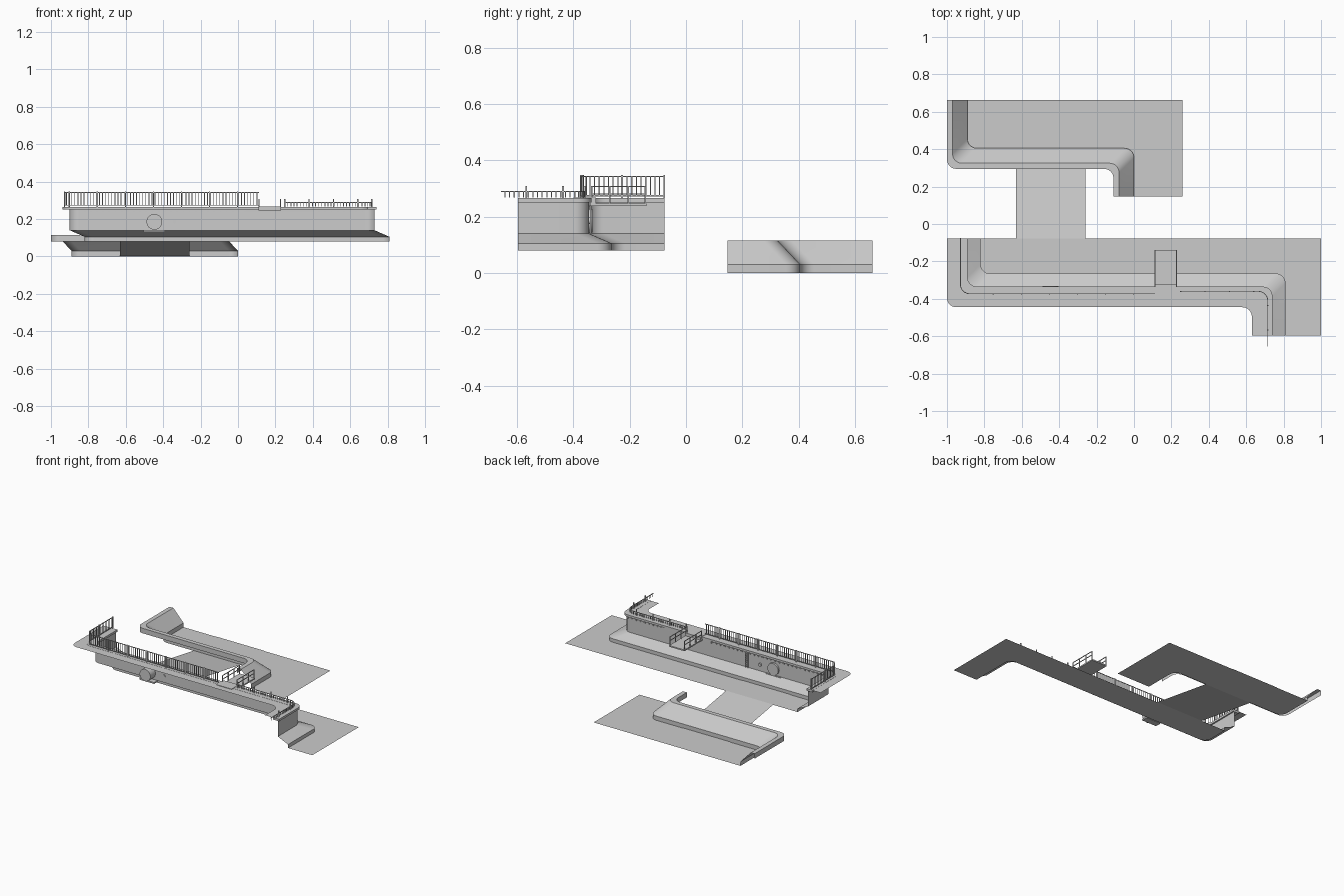
import bpy, bmesh, math
from mathutils import Vector, Matrix

if "Cube" in bpy.data.objects:
    bpy.data.objects.remove(bpy.data.objects["Cube"])


def make(name, verts, faces, smooth=False):
    me = bpy.data.meshes.new(name)
    me.from_pydata(verts, [], faces)
    ob = bpy.data.objects.new(name, me)
    bpy.context.collection.objects.link(ob)
    if smooth:
        bpy.ops.object.select_all(action='DESELECT')
        bpy.context.view_layer.objects.active = ob
        ob.select_set(True)
        bpy.ops.object.shade_smooth_by_angle(angle=math.radians(28))
    return ob


def fillet(pts, r=0.05, n=8):
    """Round the inner corners of a polyline."""
    out = [Vector(pts[0])]
    for a, b, c in zip(pts, pts[1:], pts[2:]):
        a, b, c = Vector(a), Vector(b), Vector(c)
        u, v = (a - b).normalized(), (c - b).normalized()
        ctr = b + (u + v) * r
        for i in range(n + 1):
            t = math.pi / 2 * i / n
            out.append(ctr - v * r * math.cos(t) - u * r * math.sin(t))
    return out + [Vector(pts[-1])]


def front_path(o, end=-0.597):
    return fillet([(-0.82 - o, -0.077), (-0.82 - o, -0.265 - o),
                   (0.81 - o, -0.265 - o), (0.81 - o, end)])


def rear_path(o):
    return fillet([(-0.89 - o, 0.662), (-0.89 - o, 0.405 - o),
                   (-o, 0.405 - o), (-o, 0.148)])


def sweep(name, path, profile, closed=False):
    """Skin a profile of (offset, height) points along a bank path."""
    rows = [[(p.x, p.y, z) for p in path(o)] for o, z in profile]
    n, m = len(rows[0]), len(rows)
    faces = [(j * n + i, j * n + i + 1, (j + 1) % m * n + i + 1, (j + 1) % m * n + i)
             for j in range(m if closed else m - 1) for i in range(n - 1)]
    if closed:
        faces += [tuple(j * n for j in range(m)), tuple(j * n + n - 1 for j in reversed(range(m)))]
    return make(name, [v for r in rows for v in r], faces, True)


def boxes(name, items):
    """One object from (centre, size, z rotation) boxes."""
    bm = bmesh.new()
    for c, s, a in items:
        m = Matrix.Translation(c) @ Matrix.Rotation(a, 4, 'Z') @ Matrix.Diagonal((*s, 1))
        bmesh.ops.create_cube(bm, size=1, matrix=m)
    ob = make(name, [], [])
    bm.to_mesh(ob.data)
    bm.free()
    return ob


def sample(path, step):
    """Points and headings at even spacing along a path."""
    out, d = [], 0.0
    for a, b in zip(path, path[1:]):
        L = (b - a).length
        while d <= L:
            out.append((a.lerp(b, d / L), math.atan2(b.y - a.y, b.x - a.x)))
            d += step
        d -= L
    return out


def fence(name, path, step, z0, z1, post_step, post_top, rails):
    items = [((p.x, p.y, (z0 + z1) / 2), (0.004, 0.003, z1 - z0), a) for p, a in sample(path, step)]
    items += [((p.x, p.y, (0.265 + post_top) / 2), (0.006, 0.006, post_top - 0.265), a)
              for p, a in sample(path, post_step)]
    for a, b in zip(path, path[1:]):
        c, d = (a + b) / 2, b - a
        items += [((c.x, c.y, z), (d.length + 0.002, 0.004, 0.004), math.atan2(d.y, d.x)) for z in rails]
    boxes(name, items)


def cylinder(name, c, r, depth, seg=32):
    bm = bmesh.new()
    m = Matrix.Translation(c) @ Matrix.Rotation(math.pi / 2, 4, 'X')
    bmesh.ops.create_cone(bm, cap_ends=True, segments=seg, radius1=r, radius2=r, depth=depth, matrix=m)
    ob = make(name, [], [])
    bm.to_mesh(ob.data)
    bm.free()
    bpy.context.view_layer.objects.active = ob
    ob.select_set(True)
    bpy.ops.object.shade_smooth_by_angle()
    ob.select_set(False)


# Low rear bank and tall front quay wall, both open shells
sweep("rear_bank", rear_path, [(0, 0), (0, .03), (.08, .115), (.11, .115), (.11, .08)])
sweep("quay_wall", front_path, [(0, .08), (0, .105), (.08, .14), (.08, .25)])
sweep("wall_coping", front_path, [(.07, .25), (.07, .265), (.118, .265), (.118, .25)], True)
sweep("pavement", front_path, [(.118, .264), (.18, .264)])

# Water beds and the channel strip joining them
front = [(p.x, p.y, .08) for p in front_path(0)] + [(1, -.597, .08), (1, -.077, .08)]
make("front_water", front, [tuple(range(len(front)))])
rear = [(p.x, p.y, 0) for p in rear_path(0)] + [(.26, .148, 0), (.26, .662, 0)]
make("rear_water", rear, [tuple(range(len(rear)))])
strip = [(x, y, z) for y, z in ((-.265, .082), (-.077, .082), (.405, .002), (.662, .002)) for x in (-.63, -.26)]
make("channel_strip", strip, [(2 * i, 2 * i + 1, 2 * i + 3, 2 * i + 2) for i in range(3)])

# Tall picket railing on the left, ending at the platform
tall = [p for p in front_path(.108) if p.x < .11] + [Vector((.11, -.373))]
fence("tall_railing", tall, .0165, .272, .343, .15, .347, (.274, .342))

# Low fence on the right, running past the end of the wall
low = [Vector((.25, -.36))] + [p for p in front_path(.095, -.655) if p.x > .25]
fence("low_fence", low, .0165, .268, .288, .13, .308, (.289,))

# Landing platform with open hand rails
items = [((.17, -.24, .242), (.12, .2, .009), 0),
         ((.17, -.36, .257), (.12, .08, .02), 0),
         ((.225, -.343, .242), (.37, .008, .012), 0)]
for x in (.113, .227):
    items += [((x, y, .275), (.005, .005, .065), 0) for y in (-.335, -.27, -.205, -.145)]
    items += [((x, -.24, z), (.004, .195, .004), 0) for z in (.28, .306)]
boxes("landing_platform", items)

# Outfall pipe with its pad, and a small drain
cylinder("outfall_pipe", (-.447, -.367, .185), .042, .07)
boxes("pipe_pad", [((-.447, -.36, .136), (.115, .045, .01), 0)])
cylinder("small_drain", (-.34, -.343, .185), .012, .012, 16)

# Ladder on the wall and a row of studs under the coping
boxes("wall_ladder", [((-.24 + s * .009, -.338, .195), (.003, .006, .11), 0) for s in (-1, 1)]
      + [((-.24, -.338, .15 + .013 * i), (.02, .004, .003), 0) for i in range(8)])
boxes("wall_studs", [((-.82 + .033 * i, -.343, .24), (.012, .006, .006), 0) for i in range(47)])
